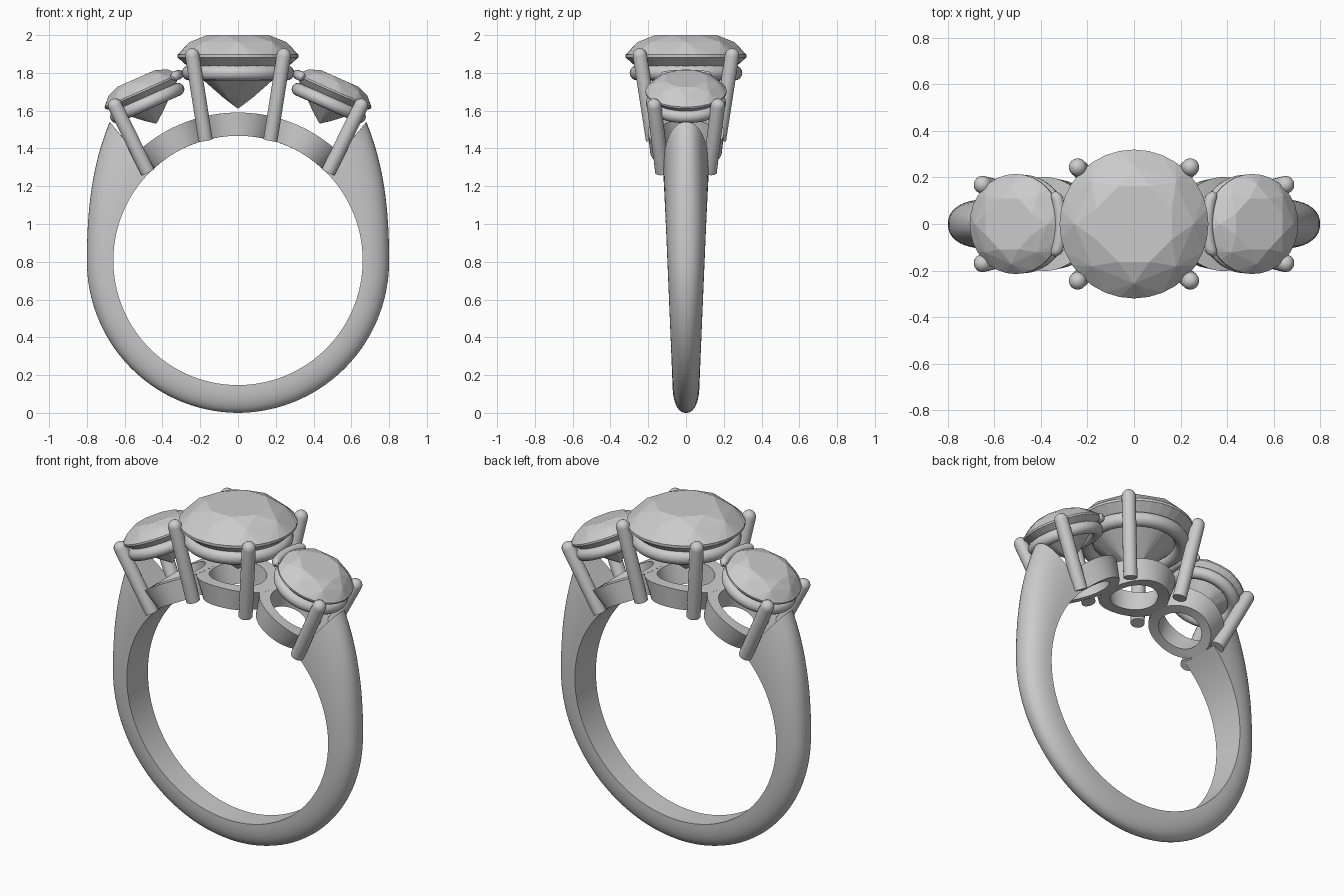
import bpy, bmesh, math
from mathutils import Matrix, Vector

if "Cube" in bpy.data.objects:
    bpy.data.objects.remove(bpy.data.objects["Cube"])

CZ, RIN = 0.807, 0.66          # finger hole centre height and radius


def finish(name, bm, smooth=True):
    bmesh.ops.recalc_face_normals(bm, faces=bm.faces)
    me = bpy.data.meshes.new(name)
    bm.to_mesh(me)
    bm.free()
    ob = bpy.data.objects.new(name, me)
    bpy.context.collection.objects.link(ob)
    if smooth:
        bpy.context.view_layer.objects.active = ob
        ob.select_set(True)
        bpy.ops.object.shade_smooth_by_angle(angle=math.radians(35))
        ob.select_set(False)
    return ob


def skin(name, rows, close_rows=False, caps=False):
    """Surface over rows of points; every row is a closed loop."""
    bm = bmesh.new()
    vs = [[bm.verts.new(p) for p in row] for row in rows]
    n, m = len(rows), len(rows[0])
    for i in range(n if close_rows else n - 1):
        a, b = vs[i], vs[(i + 1) % n]
        for j in range(m):
            k = (j + 1) % m
            bm.faces.new((a[j], a[k], b[k], b[j]))
    if caps:
        bm.faces.new(vs[0])
        bm.faces.new(vs[-1])
    return finish(name, bm)


def circle(r, z, n, off=0.0):
    return [Vector((r * math.cos(2 * math.pi * (i + off) / n),
                    r * math.sin(2 * math.pi * (i + off) / n), z)) for i in range(n)]


def prong(name, bottom, top, r=0.038):
    # round rod with a domed tip
    b, t = Vector(bottom), Vector(top)
    L = (t - b).length
    q = (t - b).to_track_quat('Z', 'Y')
    prof = [(r, 0), (r, L - r)] + [(r * math.cos(a), L - r + r * math.sin(a))
                                   for a in (0.3, 0.6, 0.9, 1.2, 1.45)]
    return skin(name, [[b + q @ p for p in circle(pr, z, 20)] for pr, z in prof], caps=True)


def stone(name, M, s):
    # faceted round brilliant: hull of table, crown, girdle, pavilion and culet
    pts = (circle(.55, .36, 8, .5) + circle(.80, .245, 8) + circle(1, .035, 32) +
           circle(1, -.01, 32) + circle(.25, -.67, 8) + [Vector((0, 0, -.86))])
    bm = bmesh.new()
    for p in pts:
        bm.verts.new(M @ (p * s))
    bmesh.ops.convex_hull(bm, input=bm.verts)
    bmesh.ops.dissolve_limit(bm, angle_limit=0.01, verts=bm.verts, edges=bm.edges)
    return finish(name, bm, smooth=False)


def bearer(name, M, R, r, z):
    # rounded wire ring under a stone
    rows = [[M @ p for p in circle(R + r * math.cos(a), z + r * math.sin(a), 56)]
            for a in (2 * math.pi * i / 16 for i in range(16))]
    return skin(name, rows, close_rows=True)


def base_ring(name, phi0, ro, ri):
    # short tube bent to follow the finger curve
    rows = []
    for r, R in ((ro, RIN), (ro + .012, .783), (ri + .012, .783), (ri, RIN)):
        row = []
        for p in circle(r, 0, 56):
            phi = phi0 + p.x / 0.72
            row.append((R * math.sin(phi), p.y, CZ + R * math.cos(phi)))
        rows.append(row)
    return skin(name, rows, close_rows=True)


# Shank: domed section, growing deeper and wider towards the shoulders
rows = []
N = 90
for i in range(N + 1):
    a = -226 + 272 * i / N
    e = a if a >= -90 else -180 - a              # elevation, mirrored about x = 0
    sgn = 1 if a >= -90 else -1
    up = max(e, 0) / 46
    t = 0.147 - 0.007 * min(1, (e + 90) / 90) + 0.20 * up ** 2
    row = []
    for k in range(25):
        th = math.pi * k / 24
        c, s = math.cos(th), math.sin(th)
        h = s ** 0.9
        rad = RIN + t * h
        el = math.radians(e + 1.2 * up ** 3 * h)
        z = CZ + rad * math.sin(el)
        zi = CZ + (RIN + t / 2) * math.sin(math.radians(e))
        w = 0.068 + 0.038 * zi
        row.append((sgn * rad * math.cos(el), w * math.copysign(abs(c) ** 0.9, c), z))
    rows.append(row)
skin("shank", rows, caps=True)

# Centre setting
C = Matrix.Translation((0, 0, 1.885))
stone("centre_stone", C, 0.32)
bearer("centre_bearer", C, 0.258, 0.04, -0.085)
base_ring("centre_base_ring", 0, 0.20, 0.135)
for sx in (-1, 1):
    for sy in (-1, 1):
        prong("centre_prong", (.172 * sx, .175 * sy, 1.445), (.248 * sx, .25 * sy, 1.93))

# Side settings, tilted outwards
for s, side in ((-1, "left"), (1, "right")):
    M = Matrix.Translation((.507 * s, 0, 1.70)) @ Matrix.Rotation(s * math.radians(24), 4, 'Y')
    stone(side + "_stone", M, 0.215)
    bearer(side + "_bearer", M, 0.178, 0.034, -0.065)
    base_ring(side + "_base_ring", s * math.radians(29.5), 0.19, 0.13)
    for sy in (-1, 1):
        prong(side + "_prong", (.478 * s, .125 * sy, 1.275), (.668 * s, .173 * sy, 1.66))
    # bowed holding bar between side and centre stones
    bar = []
    for i in range(-12, 13):
        u = i / 12
        rr = 0.026 * math.sqrt(max(0.04, 1 - max(0, (abs(u) - .8) / .2) ** 2))
        bar.append([M @ Vector((s * (-.212 + .025 * u * u) + p.x, .14 * u, p.y + .005))
                    for p in circle(rr, 0, 14)])
    skin(side + "_holding_bar", bar, caps=True)
